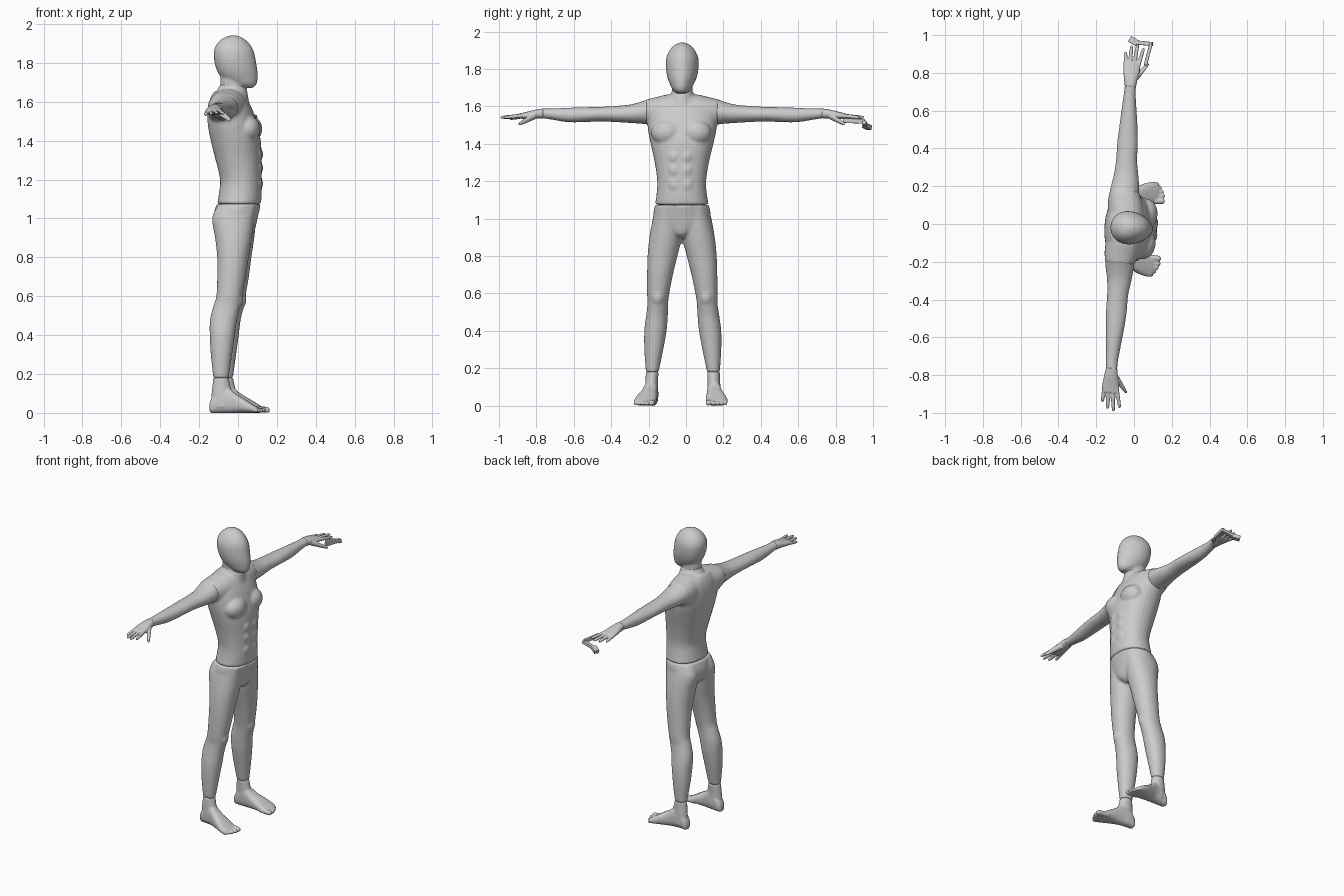
import bpy, bmesh
from math import cos, sin, pi, radians, copysign
from mathutils import Matrix, Vector

# The body is modelled symmetric about y = 0, facing +x, then turned slightly
PLACE = Matrix.Translation((0, -0.022, 0)) @ Matrix.Rotation(radians(-3.8), 4, 'Z')
SEG, SUB = 28, 4


def smooth_rows(rows):
    """Catmull-Rom interpolation of section rows."""
    out = []
    for i in range(len(rows) - 1):
        p = [rows[min(max(i + k, 0), len(rows) - 1)] for k in (-1, 0, 1, 2)]
        for j in range(SUB):
            t = j / SUB
            out.append([0.5 * (2 * b + (c - a) * t + (2 * a - 5 * b + 4 * c - d) * t * t
                               + (3 * b - a - 3 * c + d) * t ** 3) for a, b, c, d in zip(*p)])
    return out + [list(rows[-1])]


def loft(bm, axis, rows, n=2.0, egg=0.0):
    """Skin rows of (t, u_min, u_max, v_min, v_max) along an axis."""
    order = {'x': (2, 0, 1), 'y': (0, 2, 1), 'z': (0, 1, 2)}[axis]
    rings = []
    for t, u0, u1, v0, v1 in smooth_rows(rows):
        ring = []
        for k in range(SEG):
            c, s = cos(2 * pi * k / SEG), sin(2 * pi * k / SEG)
            u = (u0 + u1) / 2 + (u1 - u0) / 2 * copysign(abs(c) ** (2 / n), c)
            v = (v0 + v1) / 2 + (v1 - v0) / 2 * copysign(abs(s) ** (2 / n), s) * (1 - egg * c)
            p = {'x': (t, u, v), 'y': (u, t, v), 'z': (u, v, t)}[axis]
            ring.append(bm.verts.new(p))
        rings.append(ring)
    for a, b in zip(rings, rings[1:]):
        for k in range(SEG):
            m = (k + 1) % SEG
            bm.faces.new((a[k], a[m], b[m], b[k]))
    bm.faces.new(rings[0])
    bm.faces.new(rings[-1])


def digit(bm, axis, a, b, r0, r1):
    """Round-tipped finger or toe from a to b."""
    rows = []
    i = 'xyz'.index(axis)
    for f, k in ((0, 1), (0.4, 1), (0.8, 1), (0.94, 0.8), (1, 0.25)):
        p = Vector(a).lerp(Vector(b), f)
        r = (r0 + (r1 - r0) * f) * k
        u, v = [p[j] for j in range(3) if j != i]
        rows.append((p[i], u - r, u + r, v - r, v + r))
    loft(bm, axis, rows)


def ball(bm, loc, size):
    bmesh.ops.create_uvsphere(bm, u_segments=24, v_segments=16, radius=1,
                              matrix=Matrix.Translation(loc) @ Matrix.Diagonal((*size, 1)))


def finish(name, bm, side=1, voxel=None, smooth=4):
    bm.transform(PLACE @ Matrix.Diagonal((1, side, 1, 1)))
    bmesh.ops.recalc_face_normals(bm, faces=bm.faces)
    for f in bm.faces:
        f.smooth = len(f.verts) <= 4
    me = bpy.data.meshes.new(name)
    bm.to_mesh(me)
    bm.free()
    ob = bpy.data.objects.new(name, me)
    bpy.context.collection.objects.link(ob)
    if voxel:
        rm = ob.modifiers.new("fuse", 'REMESH')
        rm.mode, rm.voxel_size, rm.use_smooth_shade = 'VOXEL', voxel, True
        sm = ob.modifiers.new("soften", 'SMOOTH')
        sm.factor, sm.iterations = 0.5, smooth
    return ob


# Head with neck stub
bm = bmesh.new()
loft(bm, 'z', [(1.672, .035, .078, -.022, .022), (1.69, -.02, .095, -.046, .046),
               (1.72, -.08, .101, -.064, .064), (1.76, -.108, .1, -.079, .079),
               (1.81, -.122, .092, -.087, .087), (1.86, -.124, .081, -.085, .085),
               (1.90, -.107, .058, -.067, .067), (1.928, -.075, .025, -.042, .042),
               (1.942, -.035, -.01, -.01, .01)], egg=.12)
loft(bm, 'z', [(1.665, -.09, .04, -.055, .055), (1.71, -.092, .035, -.055, .055),
               (1.76, -.09, .03, -.055, .055)])
finish("head", bm, voxel=.007)

# Torso: trunk, shoulder girdle, neck base, chest and belly
bm = bmesh.new()
loft(bm, 'z', [(1.074, -.107, .118, -.144, .144), (1.13, -.098, .122, -.135, .135),
               (1.2, -.092, .122, -.131, .131), (1.3, -.115, .121, -.145, .145),
               (1.4, -.14, .117, -.168, .168), (1.48, -.155, .1, -.184, .184),
               (1.55, -.156, .078, -.186, .186), (1.61, -.145, .05, -.16, .16),
               (1.65, -.125, .03, -.1, .1)], n=2.2)
half = [(0, -.14, .05, 1.45, 1.668), (.08, -.145, .05, 1.45, 1.664),
        (.14, -.147, .035, 1.48, 1.65), (.193, -.14, .014, 1.505, 1.638)]
loft(bm, 'y', [(-t, *r) for t, *r in half[:0:-1]] + half, n=2.2)
loft(bm, 'z', [(1.58, -.14, .06, -.1, .1), (1.64, -.122, .05, -.075, .075),
               (1.672, -.1, .043, -.058, .058), (1.69, -.092, .038, -.056, .056)])
for s in (1, -1):
    ball(bm, (.055, s * .078, 1.46), (.065, .083, .07))
    for z in (1.18, 1.26, 1.33):
        ball(bm, (.105, s * .033, z), (.022, .032, .036))
finish("torso", bm, voxel=.008, smooth=5)

# Pelvis and legs in one piece
bm = bmesh.new()
loft(bm, 'z', [(1.074, -.11, .118, -.144, .144), (1.02, -.125, .105, -.153, .153),
               (.97, -.122, .094, -.13, .13), (.92, -.08, .08, -.06, .06),
               (.895, -.03, .05, -.02, .02)], n=2.2)
for s in (1, -1):
    rows = [(1.07, -.1, .1, .01, .14), (1.0, -.128, .09, .0, .157), (.9, -.112, .078, .002, .175),
            (.8, -.1, .062, .025, .185), (.7, -.099, .048, .05, .188), (.6, -.103, .03, .07, .189),
            (.55, -.118, .022, .077, .187), (.48, -.135, .005, .08, .196),
            (.4, -.136, -.006, .087, .206), (.3, -.13, -.02, .105, .206), (.178, -.116, -.037, .13, .198)]
    loft(bm, 'z', [(z, a, b, min(s * c, s * d), max(s * c, s * d)) for z, a, b, c, d in rows], n=2.1)
    ball(bm, (.005, s * .13, .585), (.03, .035, .05))
finish("legs", bm, voxel=.008)

for side, label in ((1, "left"), (-1, "right")):
    # Arm
    bm = bmesh.new()
    loft(bm, 'y', [(.188, -.14, .014, 1.504, 1.638), (.22, -.135, .012, 1.508, 1.626),
                   (.28, -.124, .004, 1.512, 1.61), (.36, -.118, -.008, 1.517, 1.602),
                   (.45, -.118, -.01, 1.52, 1.597), (.54, -.112, -.018, 1.516, 1.595),
                   (.62, -.107, -.028, 1.517, 1.592), (.7, -.101, -.038, 1.53, 1.588),
                   (.748, -.098, -.04, 1.537, 1.588)])
    finish(label + "_arm", bm, side)

    # Hand
    bm = bmesh.new()
    loft(bm, 'y', [(.747, -.099, -.039, 1.536, 1.589), (.79, -.106, -.033, 1.536, 1.583),
                   (.84, -.113, -.024, 1.533, 1.57), (.876, -.108, -.028, 1.535, 1.562)], n=2.3)
    for a, b in (((-.101, .85, 1.549), (-.106, .93, 1.534)), ((-.08, .85, 1.551), (-.076, .965, 1.538)),
                 ((-.058, .85, 1.552), (-.044, .976, 1.541)), ((-.036, .85, 1.551), (-.012, .956, 1.541))):
        digit(bm, 'y', a, b, .0115, .0085)
    digit(bm, 'y', (-.05, .785, 1.553), (.018, .875, 1.504), .02, .01)
    finish(label + "_hand", bm, side, voxel=.004, smooth=2)

    # Foot
    bm = bmesh.new()
    loft(bm, 'x', [(-.136, .152, .18, .01, .045), (-.125, .138, .194, .0, .075),
                   (-.09, .132, .2, .0, .12), (-.04, .132, .208, .0, .13), (.0, .132, .222, .0, .1),
                   (.05, .132, .243, .0, .07), (.09, .135, .252, .0, .045),
                   (.115, .142, .246, .002, .03)], n=2.5)
    loft(bm, 'z', [(.18, -.116, -.037, .13, .198), (.13, -.122, -.026, .133, .2),
                   (.08, -.126, -.01, .133, .203), (.03, -.126, .0, .135, .203)])
    for y, tip, r in ((.153, .154, .015), (.18, .153, .012), (.202, .144, .0115),
                      (.222, .132, .011), (.24, .118, .0105)):
        digit(bm, 'x', (.07, y - .004, .02), (tip, y, r), r * 1.1, r)
    finish(label + "_foot", bm, side, voxel=.005, smooth=3)


# Small handheld device in the left hand: body and handle
def bar(name, a, b, width, height):
    a, b = Vector(a), Vector(b)
    bm = bmesh.new()
    rot = (b - a).to_track_quat('X', 'Z').to_matrix().to_4x4()
    bmesh.ops.create_cube(bm, size=1, matrix=Matrix.Translation((a + b) / 2) @ rot
                          @ Matrix.Diagonal(((b - a).length, width, height, 1)))
    me = bpy.data.meshes.new(name)
    bm.to_mesh(me)
    bm.free()
    ob = bpy.data.objects.new(name, me)
    bpy.context.collection.objects.link(ob)
    bv = ob.modifiers.new("round", 'BEVEL')
    bv.width, bv.segments = .004, 2


bar("device_body", (.06, .84, 1.525), (.09, .955, 1.52), .018, .025)
bar("device_neck", (.1, .952, 1.515), (.005, .962, 1.495), .022, .022)
bar("device_handle", (.02, .955, 1.498), (-.022, .98, 1.486), .034, .026)
